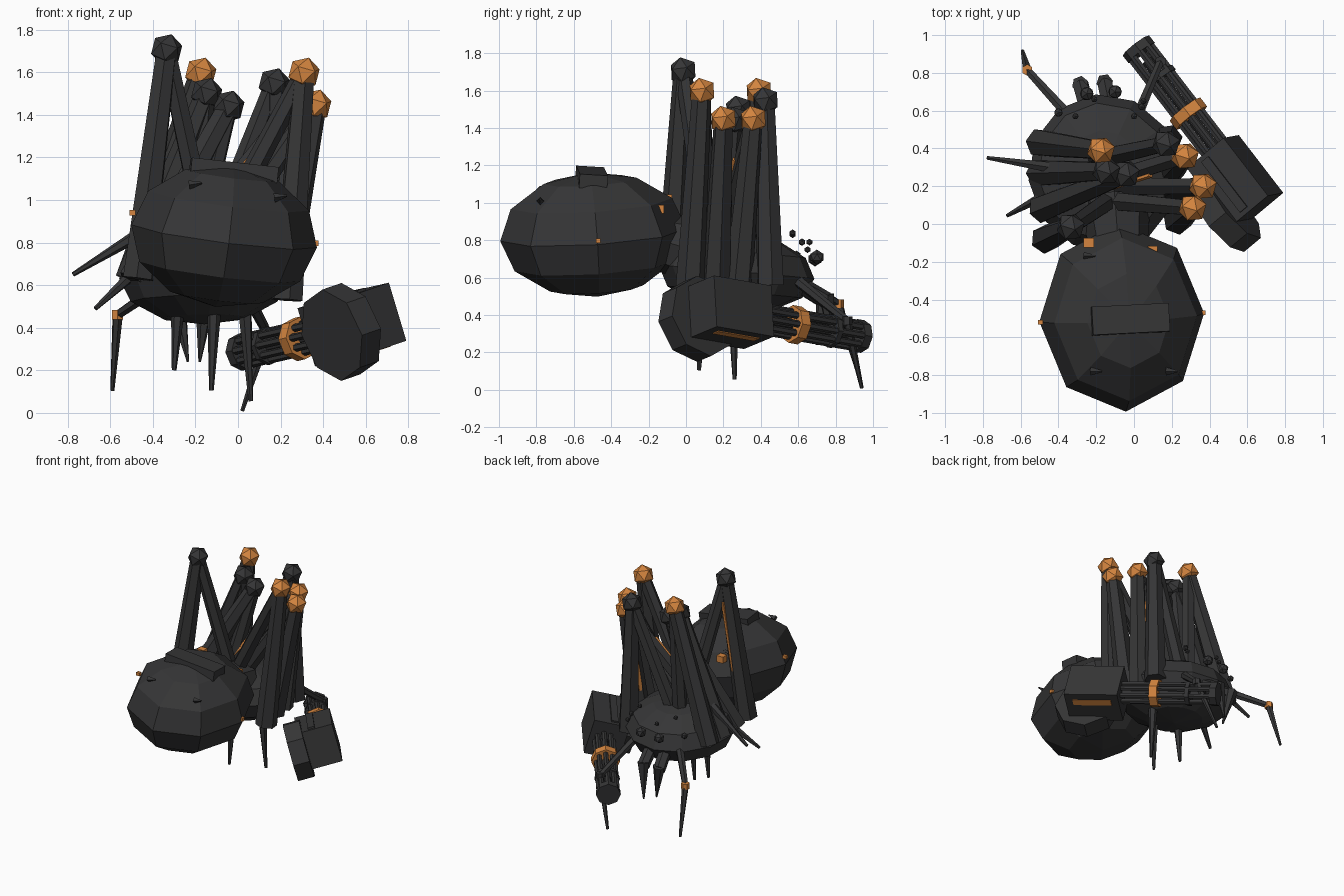
import bpy, math
from mathutils import Vector, Matrix

if "Cube" in bpy.data.objects:
    bpy.data.objects.remove(bpy.data.objects["Cube"])


def make_mat(name, rgb):
    m = bpy.data.materials.new(name)
    m.diffuse_color = (*rgb, 1)
    m.use_nodes = True
    m.node_tree.nodes["Principled BSDF"].inputs["Base Color"].default_value = m.diffuse_color
    return m


DARK = make_mat("charcoal", (0.036, 0.036, 0.037))
ORANGE = make_mat("orange", (0.66, 0.235, 0.05))


def finish(name, mat):
    o = bpy.context.object
    o.name = name
    o.data.materials.append(mat)
    return o


def rod(name, a, b, r1, r2, sides=6, mat=DARK):
    """Tapered prism between two points."""
    a, b = Vector(a), Vector(b)
    d = b - a
    bpy.ops.mesh.primitive_cone_add(vertices=sides, radius1=r1, radius2=r2, depth=d.length,
                                    location=(a + b) / 2, rotation=d.to_track_quat('Z', 'Y').to_euler())
    return finish(name, mat)


def ball(name, p, r, mat=DARK, rot=(0, 0, 0)):
    bpy.ops.mesh.primitive_ico_sphere_add(subdivisions=1, radius=r, location=p, rotation=rot)
    return finish(name, mat)


def ellipsoid(name, p, s, seg, rings, rot):
    bpy.ops.mesh.primitive_uv_sphere_add(segments=seg, ring_count=rings, radius=1,
                                         location=p, rotation=rot)
    bpy.context.object.scale = s
    return finish(name, DARK)


def box(name, p, s, rot=(0, 0, 0), mat=DARK):
    bpy.ops.mesh.primitive_cube_add(size=1, location=p, rotation=rot)
    bpy.context.object.scale = s
    return finish(name, mat)


def stripe(name, a, b, t0, t1, facing, dist):
    """Thin strip laid along a limb on the side that looks towards facing."""
    a, b, f = Vector(a), Vector(b), Vector(facing)
    d = (b - a).normalized()
    out = (f - d * f.dot(d)).normalized()
    frame = Matrix((d, out.cross(d), out)).transposed().to_euler()
    box(name, a.lerp(b, (t0 + t1) / 2) + out * dist,
        ((b - a).length * (t1 - t0), 0.026, 0.024), frame, ORANGE)


# Body masses
ellipsoid("abdomen", (-0.065, -0.495, 0.83), (0.44, 0.50, 0.335), 8, 6,
          (math.radians(4), math.radians(7), math.radians(3)))
ellipsoid("head", (-0.16, 0.27, 0.63), (0.40, 0.42, 0.215), 12, 6, (math.radians(-5), 0, 0.1))
rod("waist", (-0.08, -0.15, 0.8), (-0.1, 0.12, 0.72), 0.15, 0.19, 8)
box("abdomen_plate", (-0.02, -0.505, 1.135), (0.41, 0.15, 0.075), (-0.06, 0.11, 0.05))

# Abdomen spines and small orange markers
for x, y, z in [(-0.2, -0.78, 1.07), (0.2, -0.78, 1.01), (-0.235, -0.17, 1.04)]:
    rod("abdomen_spine", (x - 0.03, y, z), (x + 0.03, y, z + 0.01), 0.022, 0.005, 4)
for p, s in [((-0.495, -0.52, 0.94), 0.025), ((0.365, -0.47, 0.797), 0.025),
             ((-0.24, -0.10, 1.02), 0.05), ((0.10, -0.14, 0.965), 0.045)]:
    box("abdomen_marker", p, (s * 1.1, s, s), mat=ORANGE)

# Eyes
for x, y, z, r in [(-0.21, 0.66, 0.79, 0.018), (-0.31, 0.57, 0.83, 0.018), (0.0, 0.57, 0.84, 0.018),
                   (0.05, 0.65, 0.75, 0.018), (-0.25, 0.69, 0.70, 0.04), (-0.10, 0.70, 0.71, 0.04),
                   (-0.40, 0.59, 0.72, 0.025), (0.04, 0.62, 0.79, 0.02)]:
    ball("eye", (x, y, z), r)

# Legs: hip, knee, shin end, whether the knee is orange
LEGS = [
    ((-0.14, 0.12, 0.80), (-0.335, -0.015, 1.705), (-0.47, -0.08, 0.63), False),
    ((-0.20, 0.36, 0.80), (-0.175, 0.39, 1.595), (-0.50, 0.43, 0.62), True),
    ((-0.21, 0.29, 0.80), (-0.147, 0.28, 1.50), (-0.50, 0.27, 0.62), False),
    ((-0.20, 0.20, 0.80), (-0.043, 0.265, 1.44), (-0.49, 0.08, 0.62), False),
    ((-0.12, 0.36, 0.80), (0.17, 0.425, 1.545), (0.18, 0.45, 0.56), False),
    ((-0.10, 0.12, 0.82), (0.31, 0.085, 1.595), (0.23, 0.02, 0.53), True),
    ((-0.08, 0.20, 0.80), (0.365, 0.20, 1.445), (0.20, 0.16, 0.56), True),
    ((-0.24, 0.20, 0.80), (0.27, 0.36, 1.445), (0.19, 0.28, 0.56), True),
]
for hip, knee, end, lit in LEGS:
    rod("thigh", hip, knee, 0.055, 0.045)
    rod("shin", knee, end, 0.052, 0.078)
    ball("knee", knee, 0.078, ORANGE if lit else DARK, (0.3, 0.2, 0.4))

# Orange strips on three limbs
stripe("shin_strip", LEGS[0][1], LEGS[0][2], 0.15, 0.65, (0.3, 1, 0), 0.052)
stripe("shin_strip", LEGS[7][1], LEGS[7][2], 0.25, 0.7, (-0.8, 0.4, 0), 0.055)
stripe("thigh_strip", LEGS[7][0], LEGS[7][1], 0.05, 0.65, (0.1, -0.9, 0.5), 0.045)

# Pointed feet
for a, b in [((-0.38, 0.29, 0.89), (-0.775, 0.35, 0.65)), ((-0.42, 0.18, 0.72), (-0.67, 0.045, 0.49)),
             ((-0.28, 0.15, 0.52), (-0.30, 0.15, 0.2)), ((-0.11, 0.09, 0.52), (-0.125, 0.07, 0.105)),
             ((0.03, 0.25, 0.52), (0.06, 0.26, 0.055))]:
    rod("foot", a, b, 0.035, 0.011)

# Front feelers, the left one with an orange joint
for a, b, c, mat in [((-0.36, 0.59, 0.60), (-0.565, 0.815, 0.46), (-0.59, 0.915, 0.105), ORANGE),
                     ((0.03, 0.60, 0.58), (0.14, 0.86, 0.37), (0.02, 0.94, 0.01), DARK)]:
    rod("feeler_upper", a, b, 0.03, 0.022)
    rod("feeler_joint", Vector(b) + Vector((0, 0, 0.022)), Vector(b) - Vector((0, 0, 0.022)),
        0.03, 0.03, 6, mat)
    rod("feeler_tip", b, c, 0.025, 0.01)

# Fangs
for a, b, c in [((-0.24, 0.58, 0.58), (-0.285, 0.74, 0.48), (-0.235, 0.70, 0.24)),
                ((-0.12, 0.58, 0.58), (-0.155, 0.75, 0.48), (-0.18, 0.78, 0.24))]:
    rod("fang_base", a, b, 0.045, 0.045)
    rod("fang", Vector(b) + Vector((0, 0, 0.03)), c, 0.045, 0.006)

# Rotary gun: positions are distances along the axis from the muzzle
MUZZLE = Vector((0.01, 0.945, 0.285))
AXIS = Vector((0.285, -0.37, 0.065)).normalized()
side = AXIS.cross(Vector((0, 0, 1))).normalized()
up = side.cross(AXIS).normalized()


def along(t):
    return MUZZLE + AXIS * t


for i in range(8):
    a = math.tau * i / 8
    off = (side * math.cos(a) + up * math.sin(a)) * 0.066
    rod("gun_barrel", along(0) + off, along(0.75) + off, 0.019, 0.019, 6)
rod("gun_core", along(0.1), along(0.75), 0.03, 0.03, 8)
rod("muzzle_ring", along(0.0), along(0.05), 0.088, 0.088, 8)
rod("barrel_ring", along(0.2), along(0.23), 0.09, 0.09, 8)
rod("orange_ring", along(0.43), along(0.49), 0.102, 0.102, 8, ORANGE)

# Gun housing, rolled around the gun axis, with a slit on the underside
outer = Vector((-AXIS.y, AXIS.x, 0)).normalized()
roll = Matrix.Rotation(math.radians(15), 3, AXIS)
if (roll @ outer).z < 0:
    roll.transpose()
outer = roll @ outer
top = outer.cross(AXIS).normalized()
if top.z < 0:
    top = -top
lengthwise = top.cross(outer)
frame = Matrix((outer, lengthwise, top)).transposed().to_euler()
centre = Vector((0.535, 0.23, 0.415))
box("gun_housing", centre, (0.26, 0.39, 0.285), frame)
box("housing_ridge", centre + top * 0.145 - outer * 0.02, (0.05, 0.34, 0.02), frame)
box("housing_slit", centre - top * 0.142 + outer * 0.05, (0.05, 0.28, 0.012), frame, ORANGE)

# Octagonal ammunition drum on the inner side of the housing
drum_mid = Vector((0.485, 0.06, 0.38))
rod("ammo_drum", drum_mid - outer * 0.06, drum_mid + outer * 0.06, 0.222, 0.222, 8)
